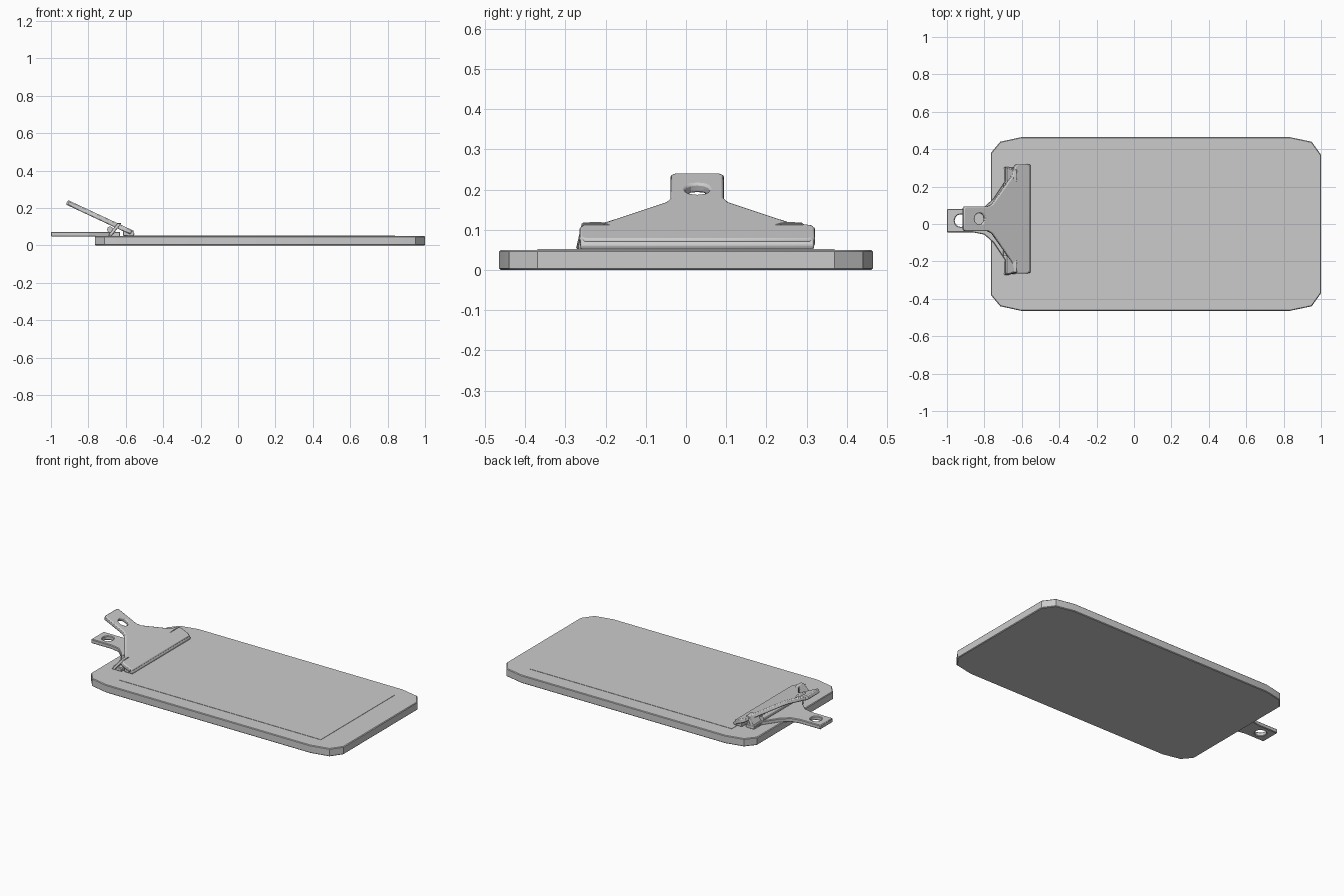
import bpy, bmesh, math
from mathutils import Matrix, Vector

cube = bpy.data.objects.get("Cube")
if cube:
    bpy.data.objects.remove(cube)

grey = bpy.data.materials.new("plain grey")
grey.use_nodes = True
grey.diffuse_color = (0.6, 0.6, 0.6, 1)
grey.node_tree.nodes["Principled BSDF"].inputs["Base Color"].default_value = (0.6, 0.6, 0.6, 1)


def mirrored(half, middle=0.0):
    """Close a half outline, given as (x, offset), about y = middle."""
    return ([(x, middle + w) for x, w in half]
            + [(x, middle - w) for x, w in reversed(half)])


def circle(x, y, r, sides=12):
    return [(x + r * math.cos(i * math.tau / sides),
             y + r * math.sin(i * math.tau / sides)) for i in range(sides)]


def plate(name, loops, thickness, matrix=Matrix(), bevel=0.0, segments=2):
    """Extrude an outline, with any holes, upwards and place it."""
    bm = bmesh.new()
    edges = []
    for loop in loops:
        verts = [bm.verts.new((x, y, 0)) for x, y in loop]
        edges += [bm.edges.new((v, verts[i - 1])) for i, v in enumerate(verts)]
    if len(loops) == 1:
        bm.faces.new(verts)
    else:
        bmesh.ops.triangle_fill(bm, edges=edges, use_beauty=True, use_dissolve=False)
    top = bmesh.ops.extrude_face_region(bm, geom=bm.faces[:])["geom"]
    bmesh.ops.translate(bm, vec=(0, 0, thickness),
                        verts=[g for g in top if isinstance(g, bmesh.types.BMVert)])
    bmesh.ops.recalc_face_normals(bm, faces=bm.faces[:])
    bm.transform(matrix)
    bmesh.ops.recalc_face_normals(bm, faces=bm.faces[:])
    mesh = bpy.data.meshes.new(name)
    bm.to_mesh(mesh)
    bm.free()
    obj = bpy.data.objects.new(name, mesh)
    bpy.context.collection.objects.link(obj)
    mesh.materials.append(grey)
    if bevel:
        mod = obj.modifiers.new("soft_edges", "BEVEL")
        mod.width = bevel
        mod.segments = segments
        mod.limit_method = "ANGLE"
        mod.angle_limit = math.radians(50)
    return obj


# Board with clipped corners
board_half = [(-0.765, 0.38), (-0.715, 0.44), (-0.6, 0.465),
              (0.83, 0.465), (0.95, 0.44), (1.0, 0.37)]
plate("board", [mirrored(board_half)], 0.05, bevel=0.004, segments=1)

# Sheet of paper
plate("paper", [mirrored([(-0.58, 0.37), (0.84, 0.37)])], 0.003,
      Matrix.Translation((0, 0, 0.049)))

# Lower lever: flat tab widening into the jaw
lower_half = [(-1.0, 0.063), (-0.86, 0.063), (-0.8, 0.075), (-0.75, 0.12),
              (-0.69, 0.21), (-0.69, 0.285), (-0.63, 0.285)]
plate("lower_lever", [mirrored(lower_half, 0.018), circle(-0.925, 0.018, 0.034)],
      0.026, Matrix.Translation((0, 0, 0.047)), 0.004, 1)

# Upper lever: tilted handle, drawn along its slope from the jaw at u = 0
slope = math.radians(25)
tilt = Matrix.Translation((-0.567, 0, 0.054)) @ Matrix.Rotation(slope, 4, "Y")
upper_half = [(-0.39, 0.055), (-0.38, 0.066), (-0.245, 0.066), (-0.22, 0.078),
              (-0.105, 0.225), (-0.085, 0.285), (-0.07, 0.293),
              (-0.012, 0.293), (0.0, 0.28)]
plate("upper_lever", [mirrored(upper_half, 0.028), circle(-0.295, 0.028, 0.031)],
      0.026, tilt, 0.006)

# Rolled lip pressing on the paper
lip = [(-0.615, 0.051), (-0.558, 0.051), (-0.553, 0.062), (-0.565, 0.08), (-0.615, 0.1)]
along_y = Matrix(((1, 0, 0, 0), (0, 0, 1, -0.262), (0, 1, 0, 0), (0, 0, 0, 1)))
plate("jaw_lip", [lip], 0.58, along_y, 0.004)

# Hinge ears leaning inwards at both ends of the lower jaw
for side, label in ((1, "left"), (-1, "right")):
    ear = [(0.29, 0.052), (0.275, 0.118), (0.23, 0.12), (0.17, 0.102), (0.15, 0.06)]
    ear = [(0.016 + side * y, z) for y, z in ear]
    lean = Matrix(((0, 0.75, 1, -0.735), (1, 0, 0, 0), (0, 1, 0, 0), (0, 0, 0, 1)))
    plate(label + "_hinge_ear", [ear], 0.022, lean, 0.003, 1)

# Spring rod between the levers
rod = Matrix(((1, 0, 0, 0), (0, 0, 1, -0.17), (0, 1, 0, 0), (0, 0, 0, 1)))
plate("spring_rod", [circle(-0.684, 0.085, 0.016)], 0.39, rod)

# Smooth shading that keeps the hard edges
bpy.ops.object.select_all(action="DESELECT")
for obj in bpy.context.collection.objects:
    if obj.type == "MESH":
        obj.select_set(True)
        bpy.context.view_layer.objects.active = obj
bpy.ops.object.shade_smooth_by_angle(angle=math.radians(30))
